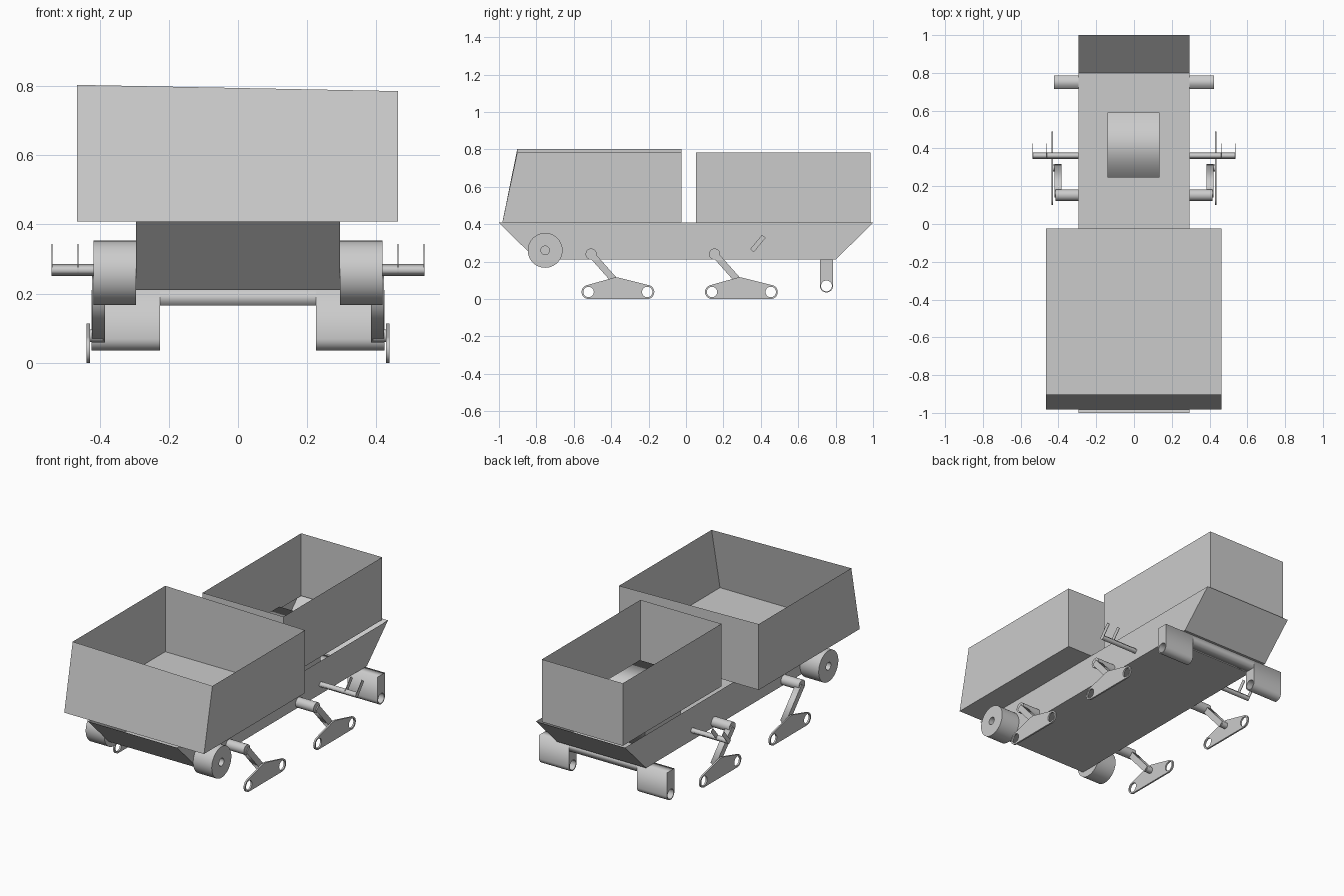
import bpy, math
from mathutils import Matrix

if "Cube" in bpy.data.objects:
    bpy.data.objects.remove(bpy.data.objects["Cube"])

gray = bpy.data.materials.new("light_gray")
gray.diffuse_color = (0.6, 0.6, 0.6, 1)
gray.use_nodes = True
gray.node_tree.nodes["Principled BSDF"].inputs["Base Color"].default_value = gray.diffuse_color


def add_mesh(name, verts, faces):
    me = bpy.data.meshes.new(name)
    me.from_pydata(verts, [], faces)
    me.materials.append(gray)
    ob = bpy.data.objects.new(name, me)
    bpy.context.collection.objects.link(ob)
    return ob


def arc(cy, cz, r, a0=0, a1=360, n=40):
    full = abs(a1 - a0) == 360
    steps = n if full else n - 1
    return [(cy + r * math.cos(math.radians(a0 + (a1 - a0) * i / steps)),
             cz + r * math.sin(math.radians(a0 + (a1 - a0) * i / steps))) for i in range(n)]


def slab(name, x0, x1, *loops):
    """Side profile (y, z) with optional hole loops, extruded from x0 to x1."""
    cu = bpy.data.curves.new(name, 'CURVE')
    cu.dimensions = '2D'
    cu.fill_mode = 'BOTH'
    cu.extrude = abs(x1 - x0) / 2
    for pts in loops:
        sp = cu.splines.new('POLY')
        sp.points.add(len(pts) - 1)
        for p, (y, z) in zip(sp.points, pts):
            p.co = (y, z, 0, 1)
        sp.use_cyclic_u = True
    tmp = bpy.data.objects.new(name + "_curve", cu)
    bpy.context.collection.objects.link(tmp)
    bpy.context.view_layer.update()
    me = bpy.data.meshes.new_from_object(tmp.evaluated_get(bpy.context.evaluated_depsgraph_get()))
    bpy.data.objects.remove(tmp)
    # local x, y, z become world y, z, x
    me.transform(Matrix(((0, 0, 1, (x0 + x1) / 2), (1, 0, 0, 0), (0, 1, 0, 0), (0, 0, 0, 1))))
    me.materials.clear()
    me.materials.append(gray)
    ob = bpy.data.objects.new(name, me)
    bpy.context.collection.objects.link(ob)
    return ob


def bar(p, q, w):
    """Rectangle of width w from p to q in the side plane."""
    dy, dz = q[0] - p[0], q[1] - p[1]
    k = w / 2 / math.hypot(dy, dz)
    ny, nz = -dz * k, dy * k
    return [(p[0] + ny, p[1] + nz), (p[0] - ny, p[1] - nz),
            (q[0] - ny, q[1] - nz), (q[0] + ny, q[1] + nz)]


# hull: open-topped sheet tub
hull = [(-1, .408), (-.80, .21), (.80, .21), (1, .408)]
W = .295
add_mesh("hull", [(-W, y, z) for y, z in hull] + [(W, y, z) for y, z in hull],
         [(0, 3, 2, 1), (4, 5, 6, 7), (0, 1, 5, 4), (1, 2, 6, 5), (2, 3, 7, 6)])

# front cabin: open-topped box with sloping front and slightly uneven rim
L, R = -.465, .462
add_mesh("front_cabin",
         [(L, -.982, .408), (R, -.982, .408), (R, -.025, .408), (L, -.025, .408),
          (L, -.902, .803), (R, -.902, .785), (R, -.025, .785), (L, -.025, .803)],
         [(0, 3, 2, 1), (0, 1, 5, 4), (1, 2, 6, 5), (2, 3, 7, 6), (3, 0, 4, 7)])

# rear cargo walls: open at top and bottom
L, R = -.272, .265
add_mesh("rear_walls",
         [(x, y, z) for z in (.408, .783) for x, y in ((L, .053), (R, .053), (R, .987), (L, .987))],
         [(i, (i + 1) % 4, (i + 1) % 4 + 4, i + 4) for i in range(4)])

# block standing inside the rear walls
slab("inner_block", -.14, .135, [(.245, .212), (.59, .212), (.59, .53), (.245, .53)])

# rear crossbar that joins the two lugs
slab("rear_crossbar", -.225, .225, [(.716, .166), (.786, .166), (.786, .21), (.716, .21)])

for side, s in (("left", -1), ("right", 1)):
    # drive wheel with a bored hub
    slab(f"drive_wheel_{side}", s * .295, s * .418,
         arc(-.753, .26, .093, n=64), arc(-.753, .26, .023, n=24))
    # rear lug with rounded end and through hole
    slab(f"rear_lug_{side}", s * .225, s * .424,
         [(.786, .21), (.716, .21)] + arc(.751, .07, .035, 180, 360, 24),
         arc(.751, .07, .029, n=32))
    # suspension units
    for pos, y in (("front", -.507), ("rear", .153)):
        tag = f"{pos}_{side}"
        py = y + .143
        slab(f"pivot_{tag}", s * .295, s * .415, arc(y, .24, .03, n=32))
        slab(f"arm_{tag}", s * .385, s * .422, bar((y, .24), (py + .008, .07), .036))
        slab(f"pin_{tag}", s * .39, s * .436, arc(py, .078, .018, n=24))
        # bogie plate: two ringed ends and a raised middle
        a, b, cz, r = py - .157, py + .157, .0375, .0375
        outline = (arc(a, cz, r, 105, 270, 20) + arc(b, cz, r, -90, 75, 20)
                   + [(py + .004, .114), (py - .022, .114)])
        slab(f"bogie_{tag}", s * .428, s * .438, outline,
             arc(a, cz, .028, n=32), arc(b, cz, .028, n=32))
    # side step: tilted square bar with two thin upright prongs
    lo, hi = (.353, .259), (.371, .277)
    slab(f"step_bar_{side}", s * .295, s * .538, bar(lo, hi, .025))
    for n, x in (("inner", .463), ("outer", .537)):
        slab(f"step_prong_{n}_{side}", s * (x - .0015), s * (x + .0015),
             bar(lo, (.416, .335), .025))
